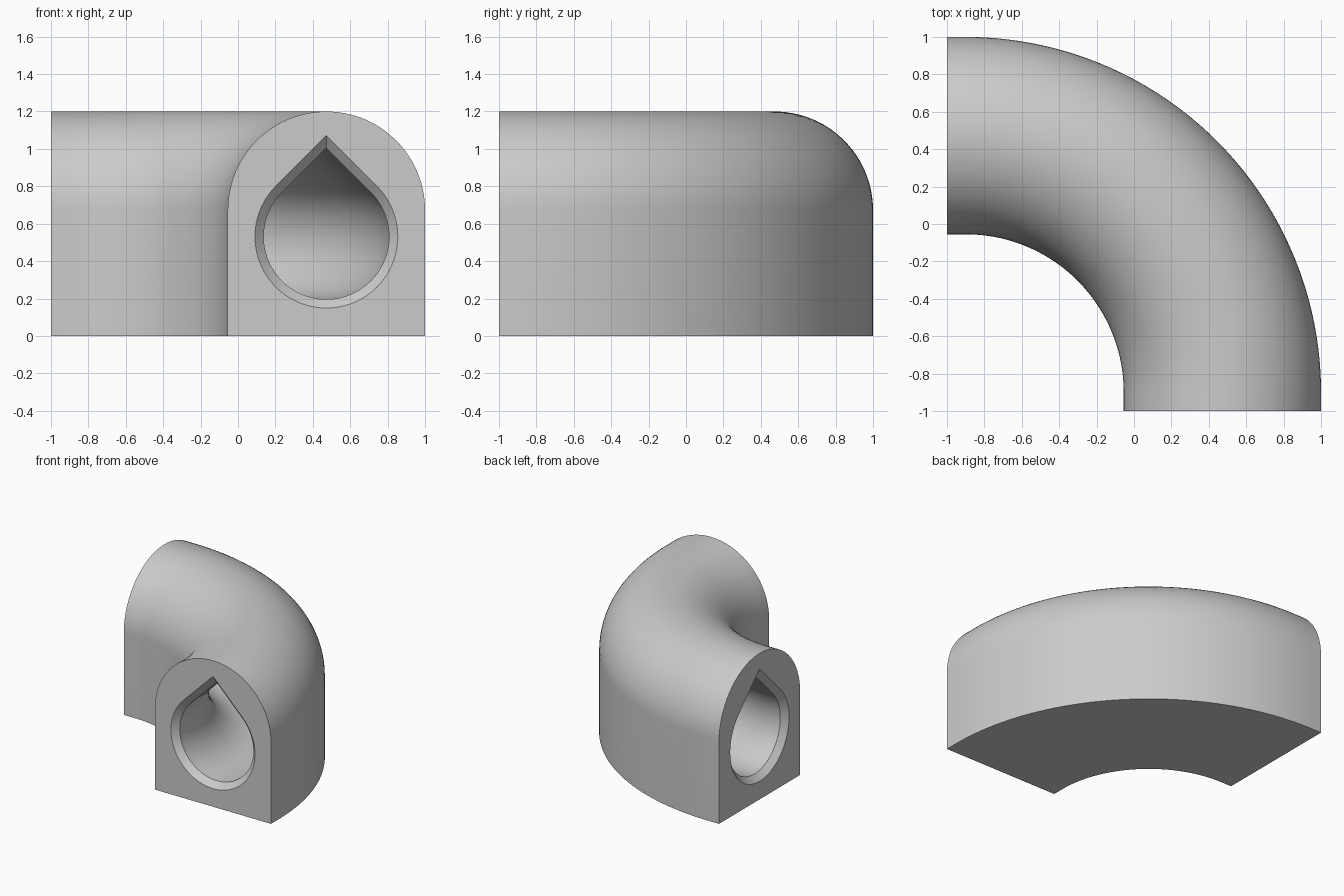
import bpy, bmesh, math
from math import sin, cos, pi

if "Cube" in bpy.data.objects:
    bpy.data.objects.remove(bpy.data.objects["Cube"])

PIVOT = -0.9             # bend centre in x and y
STRAIGHT = 0.1           # short straight run at each end
MID_R = 1.3725           # bend radius of the duct centreline
HALF_W = 0.5275          # half width of the body
ARCH_Z = 0.6725          # height where the round top begins
BORE_Z, BORE_R = 0.531, 0.335
CHAMFER = 0.047
SEGS = 64


def body_profile():
    """Flat-bottomed arch as (offset, z) pairs."""
    arch = [(HALF_W * cos(pi * i / 48), ARCH_Z + HALF_W * sin(pi * i / 48)) for i in range(49)]
    return [(HALF_W, 0)] + arch + [(-HALF_W, 0)]


def teardrop(r):
    """Circle with a 45 degree peak on top."""
    n = 54
    pts = []
    for i in range(n + 1):
        a = 3 * pi / 4 + 1.5 * pi * i / n
        pts.append((r * cos(a), BORE_Z + r * sin(a)))
    return pts + [(0, BORE_Z + r * math.sqrt(2))]


def station(bm, profile, t, back=0.0):
    """Place a profile at bend angle t, pushed out along the straight run."""
    dx, dy = (-back, 0) if t > pi / 4 else (0, -back)
    return [bm.verts.new((PIVOT + (MID_R + o) * cos(t) + dx,
                          PIVOT + (MID_R + o) * sin(t) + dy, z)) for o, z in profile]


def skin(bm, loops):
    for a, b in zip(loops, loops[1:]):
        for i in range(len(a)):
            j = (i + 1) % len(a)
            bm.faces.new((a[i], a[j], b[j], b[i]))


def bend(bm, profile):
    return [station(bm, profile, pi / 2 * i / SEGS) for i in range(SEGS + 1)]


bm = bmesh.new()
end = pi / 2

# outer body
body = body_profile()
outer = [station(bm, body, 0, STRAIGHT)] + bend(bm, body) + [station(bm, body, end, STRAIGHT)]
skin(bm, outer)

# teardrop bore with chamfered mouths
bore, mouth = teardrop(BORE_R), teardrop(BORE_R + CHAMFER)
lip = STRAIGHT - CHAMFER
inner = ([station(bm, mouth, 0, STRAIGHT), station(bm, bore, 0, lip)] + bend(bm, bore)
         + [station(bm, bore, end, lip), station(bm, mouth, end, STRAIGHT)])
skin(bm, inner)

# flat end faces around each mouth
for k in (0, -1):
    edges = []
    for loop in (outer[k], inner[k]):
        edges += [bm.edges.get((loop[i - 1], loop[i])) for i in range(len(loop))]
    bmesh.ops.triangle_fill(bm, edges=edges, use_beauty=True)

bmesh.ops.recalc_face_normals(bm, faces=bm.faces)
mesh = bpy.data.meshes.new("duct_elbow")
bm.to_mesh(mesh)
bm.free()
elbow = bpy.data.objects.new("duct_elbow", mesh)
bpy.context.collection.objects.link(elbow)

grey = bpy.data.materials.new("plain grey")
grey.diffuse_color = (0.6, 0.6, 0.6, 1)
grey.use_nodes = True
grey.node_tree.nodes["Principled BSDF"].inputs["Base Color"].default_value = grey.diffuse_color
mesh.materials.append(grey)

bpy.context.view_layer.objects.active = elbow
elbow.select_set(True)
bpy.ops.object.shade_smooth_by_angle(angle=math.radians(30))
